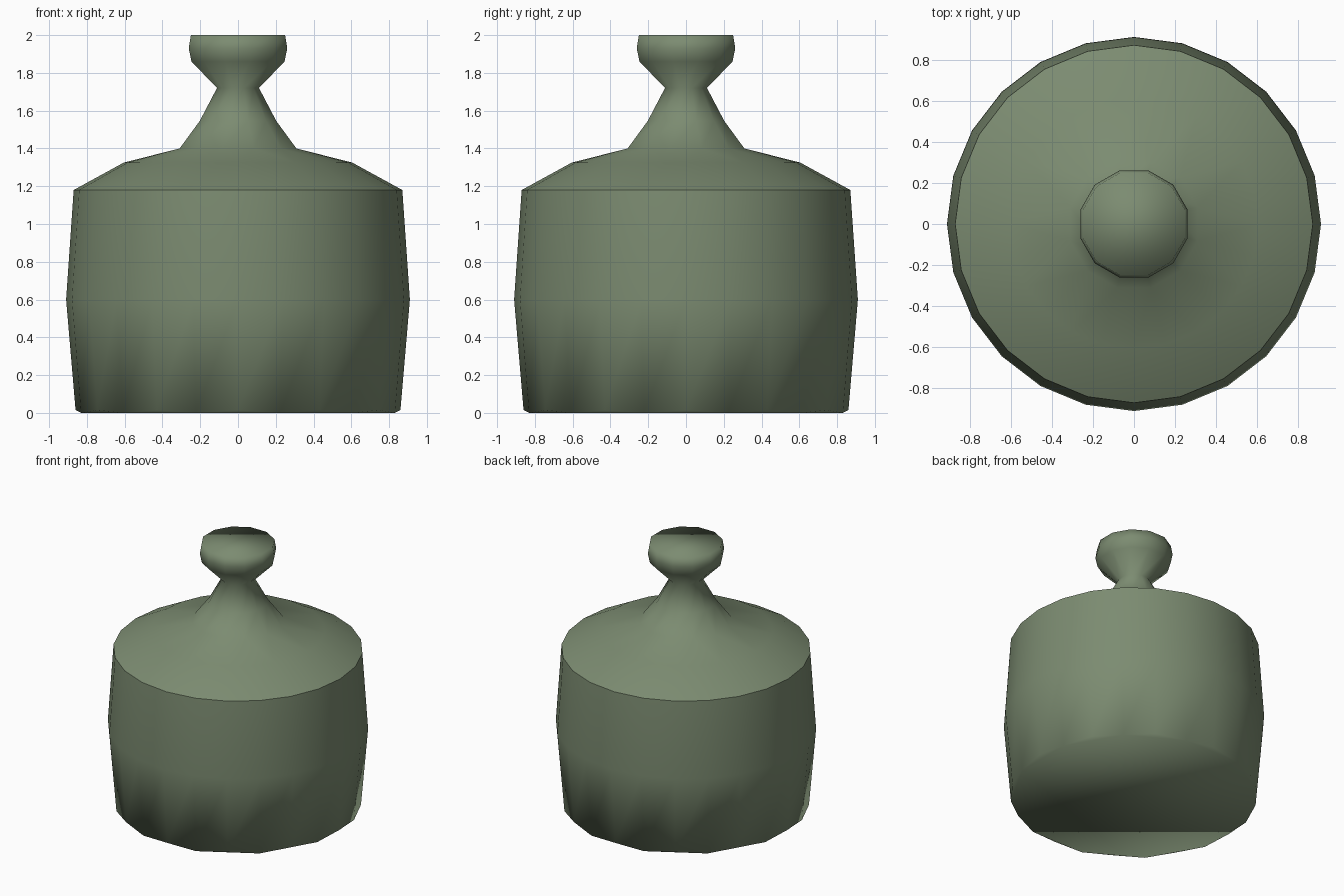
import bpy, bmesh
from math import sin, cos, radians

if "Cube" in bpy.data.objects:
    bpy.data.objects.remove(bpy.data.objects["Cube"])

mat = bpy.data.materials.new("sage_green")
mat.diffuse_color = (0.2, 0.26, 0.165, 1)
mat.use_nodes = True
mat.node_tree.nodes["Principled BSDF"].inputs["Base Color"].default_value = mat.diffuse_color


def ring(bm, r, z, n, dip=0.0):
    """24-sided ring, or a 12-sided ring on the odd corners."""
    step, start = (15, 0) if n == 24 else (30, 15)
    verts = []
    for k in range(n):
        a = radians(start + step * k)
        verts.append(bm.verts.new((r * cos(a), r * sin(a), z - dip * (k % 2))))
    return verts


def bridge(bm, lo, hi):
    n = len(lo)
    if n == len(hi):
        for k in range(n):
            m = (k + 1) % n
            bm.faces.new((lo[k], lo[m], hi[m], hi[k]))
        return
    # 24 sides reducing to 12
    for j in range(12):
        a, b, c = (lo[(2 * j + 1 + i) % 24] for i in range(3))
        u, v = hi[j], hi[(j + 1) % 12]
        bm.faces.new((a, b, u))
        bm.faces.new((b, v, u))
        bm.faces.new((b, c, v))


def finish(bm, name):
    me = bpy.data.meshes.new(name)
    bm.to_mesh(me)
    bm.free()
    me.shade_smooth()
    me.materials.append(mat)
    bpy.context.collection.objects.link(bpy.data.objects.new(name, me))


# Jar body: bulging wall, with the base rim alternating slightly in height
bm = bmesh.new()
base = ring(bm, 0.86, 0.015, 24, dip=0.015)
belly = ring(bm, 0.91, 0.6, 24)
top = ring(bm, 0.87, 1.18, 24)
bridge(bm, base, belly)
bridge(bm, belly, top)
for k in range(0, 24, 2):
    bm.faces.new((base[(k + 1) % 24], base[k], base[k - 1]))
bm.faces.new(base[1::2][::-1])
finish(bm, "jar_body")

# Lid: shoulder, tapering neck and knob
bm = bmesh.new()
profile = [(0.87, 1.18, 24), (0.605, 1.325, 24), (0.32, 1.40, 12),
           (0.21, 1.545, 12), (0.115, 1.72, 12), (0.255, 1.86, 12),
           (0.27, 1.93, 12), (0.258, 2.0, 12)]
rings = [ring(bm, *p) for p in profile]
for lo, hi in zip(rings, rings[1:]):
    bridge(bm, lo, hi)
bm.faces.new(rings[-1])
finish(bm, "lid_with_knob")
